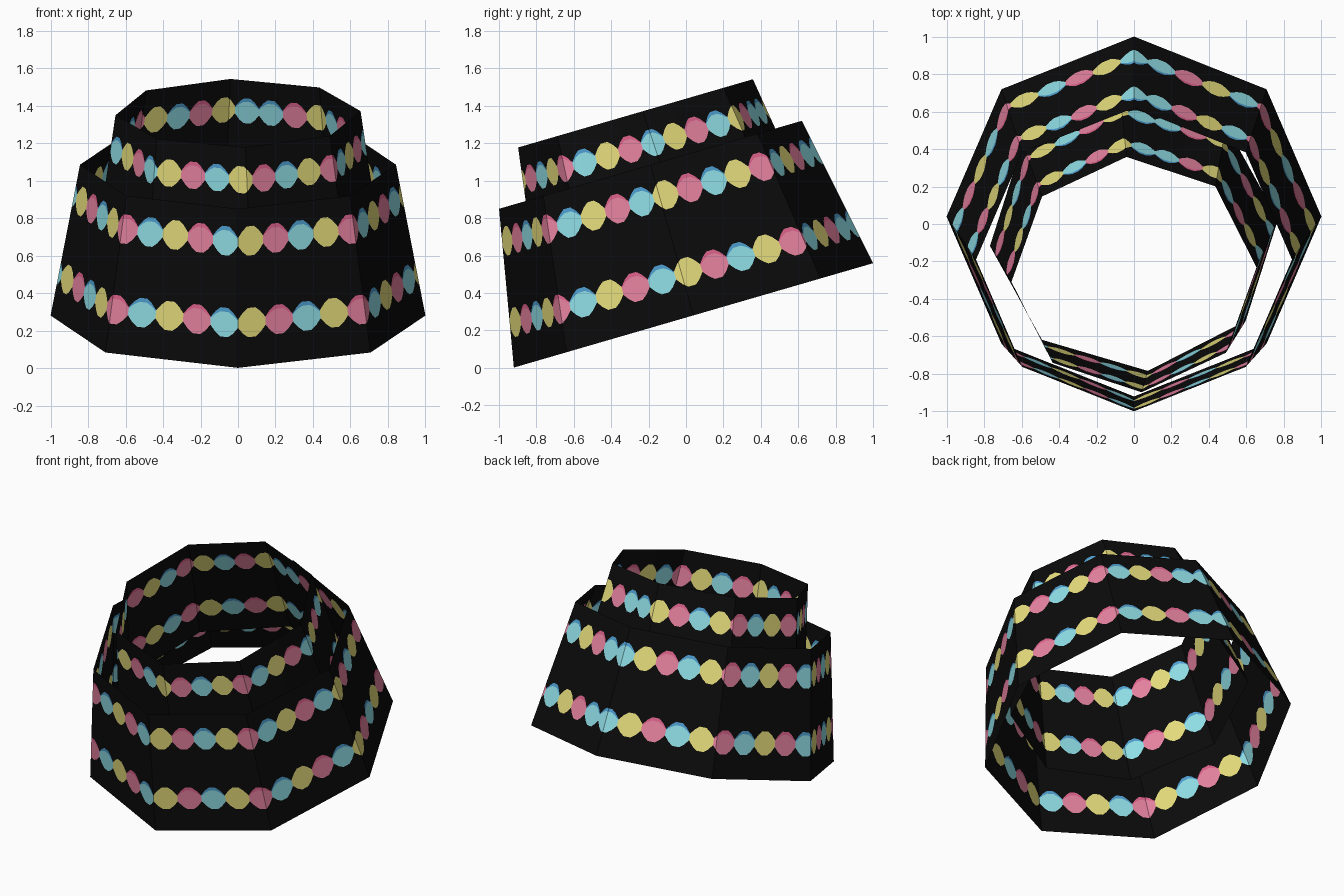
import bpy
import bmesh
import math
from mathutils import Vector

if "Cube" in bpy.data.objects:
    bpy.data.objects.remove(bpy.data.objects["Cube"])


def material(name, r, g, b):
    mat = bpy.data.materials.new(name)
    lin = [((c / 255 + 0.055) / 1.055) ** 2.4 for c in (r, g, b)]
    mat.diffuse_color = (*lin, 1)
    mat.use_nodes = True
    mat.node_tree.nodes["Principled BSDF"].inputs["Base Color"].default_value = mat.diffuse_color
    return mat


BLACK = material("black", 11, 11, 11)
YELLOW = material("yellow", 230, 221, 124)
PINK = material("pink", 234, 133, 163)
CYAN = material("light_cyan", 146, 226, 234)
DARK_PINK = material("dark_pink", 222, 98, 140)
BLUE = material("blue", 78, 158, 208)
MATS = [BLACK, YELLOW, PINK, CYAN, DARK_PINK, BLUE]
BEAD = [1, 2, 3]       # bead colour cycle
CAP = [1, 4, 5]        # darker cap on top of each bead
SIDES = 8
TILT = math.radians(16.2)

# bead outline: position along the bead, half height
PROFILE = [(0, 0.28), (0.18, 0.72), (0.36, 1), (0.64, 1), (0.82, 0.72)]


def corner(ring, k):
    """Corner k of a tilted octagon; corner 0 faces the front."""
    cy, cz, radius, turn = ring
    a = math.radians(-90 + turn + 45 * k)
    y = radius * math.sin(a)
    return Vector((radius * math.cos(a), cy + y * math.cos(TILT), cz + y * math.sin(TILT)))


def half_height(t):
    pts = PROFILE + [(1, 0.28)]
    for (t0, h0), (t1, h1) in zip(pts, pts[1:]):
        if t <= t1:
            return h0 + (h1 - h0) * (t - t0) / (t1 - t0)
    return pts[-1][1]


def band(name, bottom, top, beads, shift, rows, bead_half):
    """Open tapered octagonal band with bead rows cut into its faces."""
    per_side = beads / SIDES

    def point(u, v):
        s = u / per_side
        k = math.floor(s + 1e-7)
        f = max(0, s - k)
        low = corner(bottom, k).lerp(corner(bottom, k + 1), f)
        high = corner(top, k).lerp(corner(top, k + 1), f)
        return low.lerp(high, v)

    # columns at each bead outline point and each octagon corner
    first = -(beads // 2) - 1
    cols = {round(i + t + shift, 5) for i in range(first, first + beads) for t, _ in PROFILE}
    start = first + shift
    cols |= {round(k * per_side, 5) for k in range(-8, 9)
             if start < k * per_side < start + beads}
    cols = sorted(cols)

    bm = bmesh.new()
    grid = []
    for u in cols:
        h = bead_half * half_height((u - shift + 1e-6) % 1)
        vs = [0]
        for r in rows:
            vs += [r - h, r + 0.72 * h, r + h]
        grid.append([bm.verts.new(point(u, v)) for v in vs + [1]])

    ends = cols[1:] + [cols[0] + beads]
    for n, (u0, u1) in enumerate(zip(cols, ends)):
        a, b = grid[n], grid[(n + 1) % len(grid)]
        colour = math.floor((u0 + u1) / 2 - shift) % 3
        for j in range(len(a) - 1):
            face = bm.faces.new((a[j], b[j], b[j + 1], a[j + 1]))
            face.material_index = (0, BEAD[colour], CAP[colour])[j % 3]
    mesh = bpy.data.meshes.new(name)
    bm.to_mesh(mesh)
    bm.free()
    for m in MATS:
        mesh.materials.append(m)
    obj = bpy.data.objects.new(name, mesh)
    bpy.context.collection.objects.link(obj)
    return obj


# rings: centre y, centre z, radius, turn in degrees
band("lower_band", (0.04, 0.28, 1.0, 0), (-0.19, 1.085, 0.843, 0),
     37, 0, (0.277, 0.79), 0.092)
band("upper_band", (-0.046, 0.592, 0.772, 5.5), (-0.27, 1.36, 0.655, 3.5),
     31, -0.75, (0.27, 0.78), 0.09)
